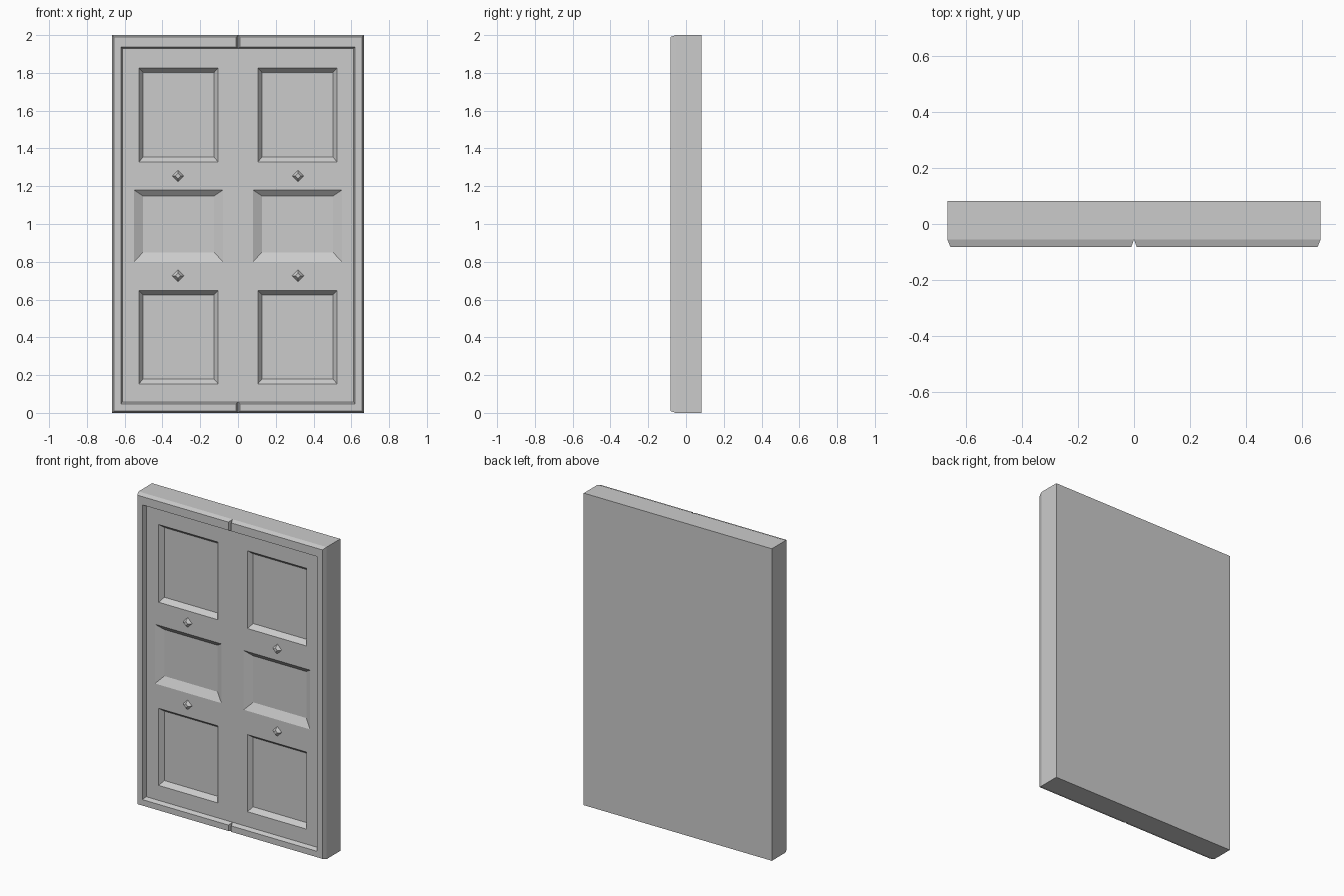
import bpy, bmesh, math

if "Cube" in bpy.data.objects:
    bpy.data.objects.remove(bpy.data.objects["Cube"])

W, H = 0.667, 2.0                       # half width, height
BACK, FACE, FRONT = 0.083, -0.055, -0.083
FLOOR = FACE + 0.028                    # bottom of the sunk panels


def make_object(name, bm):
    bmesh.ops.recalc_face_normals(bm, faces=bm.faces)
    mesh = bpy.data.meshes.new(name)
    bm.to_mesh(mesh)
    bm.free()
    obj = bpy.data.objects.new(name, mesh)
    bpy.context.collection.objects.link(obj)
    return obj


def rect(x0, x1, z0, z1):
    return [(x0, z0), (x1, z0), (x1, z1), (x0, z1)]


def frustum(bm, loop_a, y_a, loop_b, y_b):
    a = [bm.verts.new((x, y_a, z)) for x, z in loop_a]
    b = [bm.verts.new((x, y_b, z)) for x, z in loop_b]
    n = len(a)
    for i in range(n):
        j = (i + 1) % n
        bm.faces.new((a[i], a[j], b[j], b[i]))
    bm.faces.new(a)
    bm.faces.new(b)


# Panel rows: outer x0, x1, z0, z1 and the smaller sunk floor rectangle
rows = [
    ((0.105, 0.524, 1.328, 1.826), (0.127, 0.503, 1.355, 1.802)),
    ((0.079, 0.550, 0.800, 1.180), (0.127, 0.503, 0.850, 1.148)),
    ((0.105, 0.524, 0.154, 0.648), (0.127, 0.503, 0.180, 0.625)),
]

# Cutters with sloped sides, continued a little in front of the face
bm = bmesh.new()
for outer, inner in rows:
    wide = [1.5 * o - 0.5 * i for o, i in zip(outer, inner)]
    for s in (1, -1):
        frustum(bm, [(s * x, z) for x, z in rect(*wide)], FACE - 0.014,
                [(s * x, z) for x, z in rect(*inner)], FLOOR)
cutter = make_object("panel_cutter", bm)
cutter.hide_render = True
cutter.display_type = 'WIRE'

# Door slab with six sunk panels
bm = bmesh.new()
frustum(bm, rect(-W, W, 0, H), FACE, rect(-W, W, 0, H), BACK)
slab = make_object("door_slab", bm)
cut = slab.modifiers.new("sunk_panels", 'BOOLEAN')
cut.operation = 'DIFFERENCE'
cut.solver = 'EXACT'
cut.object = cutter

# Raised border: a bevelled U on one half, mirrored, leaving a V groove between
base = [(0, 0), (W, 0), (W, H), (0, H),
        (0, 1.93), (0.612, 1.93), (0.612, 0.058), (0, 0.058)]
top = [(0.01, 0.01), (0.656, 0.01), (0.656, 1.99), (0.01, 1.99),
       (0.01, 1.937), (0.62, 1.937), (0.62, 0.048), (0.01, 0.048)]
bm = bmesh.new()
low = [bm.verts.new((x, FACE, z)) for x, z in base]
high = [bm.verts.new((x, FRONT, z)) for x, z in top]
for i in range(8):
    j = (i + 1) % 8
    bm.faces.new((low[i], low[j], high[j], high[i]))
for i in range(3):
    bm.faces.new((high[i], high[i + 1], high[6 - i], high[7 - i]))
border = make_object("raised_border", bm)
border.modifiers.new("mirror", 'MIRROR')

# Small diamond studs between the panel rows
bm = bmesh.new()
for z in (1.254, 0.726):
    loops = [[(0.318 + r * math.cos(k * math.pi / 2), z + r * math.sin(k * math.pi / 2))
              for k in range(4)] for r in (0.031, 0.014)]
    frustum(bm, loops[0], FACE, loops[1], FACE - 0.02)
studs = make_object("diamond_studs", bm)
studs.modifiers.new("mirror", 'MIRROR')
